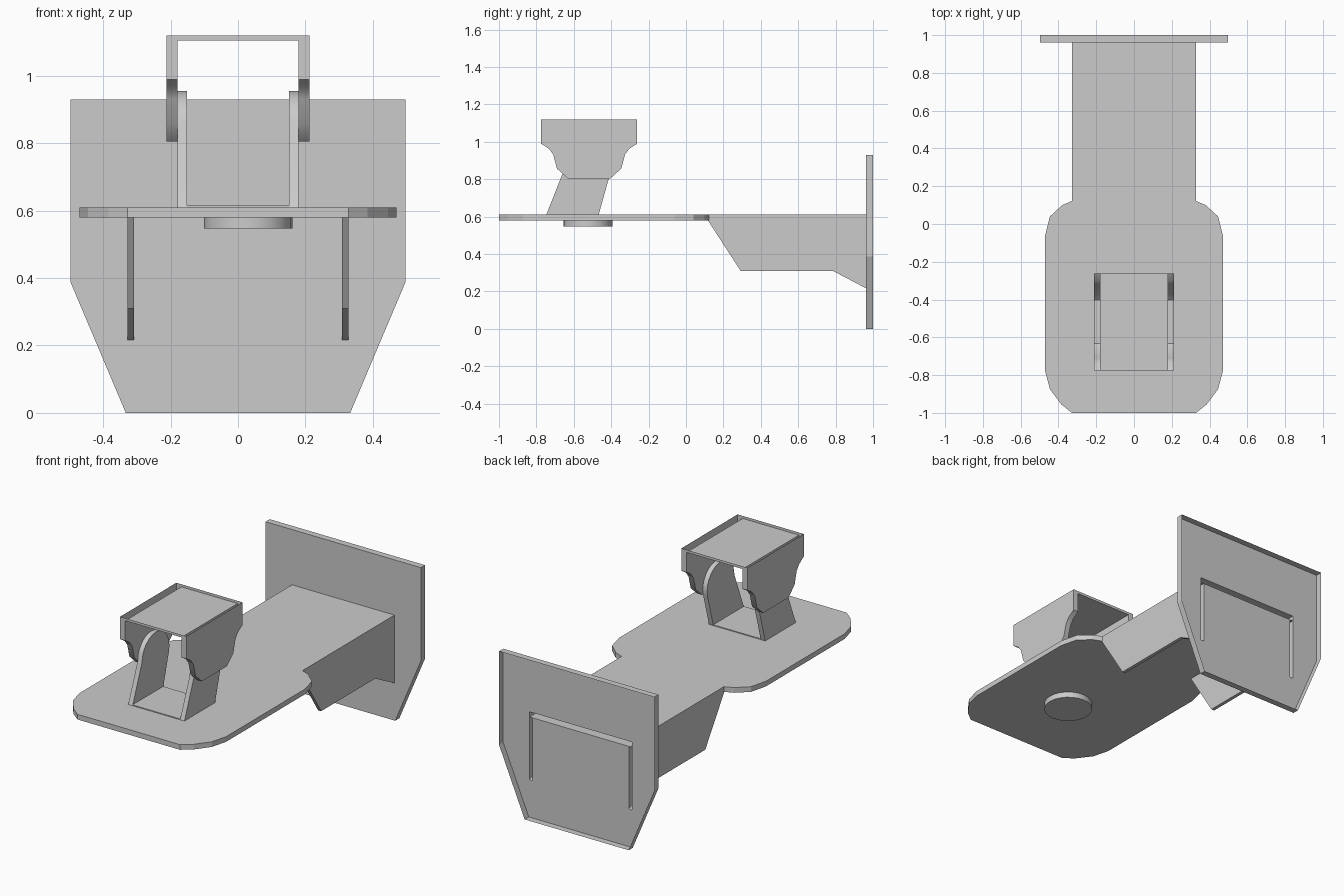
import bpy, bmesh, math

if "Cube" in bpy.data.objects:
    bpy.data.objects.remove(bpy.data.objects["Cube"])


def finish(name, bm, smooth=False):
    bmesh.ops.remove_doubles(bm, verts=bm.verts, dist=0.0005)
    bmesh.ops.recalc_face_normals(bm, faces=bm.faces)
    me = bpy.data.meshes.new(name)
    bm.to_mesh(me)
    bm.free()
    ob = bpy.data.objects.new(name, me)
    bpy.context.collection.objects.link(ob)
    if smooth:
        bpy.ops.object.select_all(action='DESELECT')
        ob.select_set(True)
        bpy.context.view_layer.objects.active = ob
        bpy.ops.object.shade_smooth_by_angle(angle=math.radians(35))
    return ob


def prism(name, pts, axis, a, b, open_y=None, smooth=False):
    """Extrude a 2D profile along x (points are y,z) or z (points are x,y)."""
    place = {'x': lambda p, t: (t, p[0], p[1]), 'z': lambda p, t: (p[0], p[1], t)}[axis]
    bm = bmesh.new()
    lo = [bm.verts.new(place(p, a)) for p in pts]
    hi = [bm.verts.new(place(p, b)) for p in pts]
    bm.faces.new(lo[::-1])
    bm.faces.new(hi)
    for i in range(len(pts)):
        j = (i + 1) % len(pts)
        bm.faces.new((lo[i], lo[j], hi[j], hi[i]))
    if open_y is not None:  # end left open where it meets the wall plate
        ends = [f for f in bm.faces if all(v.co.y > open_y - 0.001 for v in f.verts)]
        bmesh.ops.delete(bm, geom=ends, context='FACES_ONLY')
    return finish(name, bm, smooth)


FRONT, BACK = 0.962, 1.0

# Wall plate: tray open at the back, with a bracket-shaped slot in its sheet
half = [(0, .93), (.497, .93), (.497, .388), (.333, 0), (0, 0),
        (0, .58), (.308, .58), (.308, .217), (.328, .217), (.328, .61), (0, .61)]
bm = bmesh.new()
for s in (1, -1):
    sheet = [bm.verts.new((s * x, FRONT, z)) for x, z in half]
    rim = [bm.verts.new((s * x, BACK, z)) for x, z in half[:5]]
    bm.faces.new(sheet)
    for i in range(4):
        bm.faces.new((sheet[i], sheet[i + 1], rim[i + 1], rim[i]))
finish("wall_plate", bm)

# Shelf: narrow neck at the wall, wide rounded platform in front
side = [(.328, FRONT), (.328, .122), (.38, .10), (.445, .04), (.47, -.06),
        (.47, -.78), (.445, -.875), (.385, -.955), (.328, -1)]
prism("shelf", side + [(-x, y) for x, y in reversed(side)], 'z', .58, .61, FRONT)

# Side flanges under the neck
flange = [(.117, .58), (.292, .31), (.785, .31), (FRONT, .217), (FRONT, .58)]
for s, n in ((1, "right"), (-1, "left")):
    prism("flange_" + n, flange, 'x', s * .308, s * .328, FRONT)

# Disc under the platform
disc = [(.03 + .131 * math.cos(i * math.tau / 24), -.525 + .131 * math.sin(i * math.tau / 24))
        for i in range(24)]
prism("underside_disc", disc, 'z', .547, .58, smooth=True)

# Lower bracket: two leaning round-topped arms and a thin floor
arc = [(-.535 + .125 * math.cos(math.radians(t)), .83 + .125 * math.sin(math.radians(t)))
       for t in range(0, 181, 15)]
arm = [(-.747, .61), (-.467, .61), (-.414, .80)] + arc
for s, n in ((1, "right"), (-1, "left")):
    prism("lower_arm_" + n, arm, 'x', s * .152, s * .18, smooth=True)
prism("lower_floor", [(-.747, .61), (-.467, .61), (-.467, .615), (-.747, .615)],
      'x', -.152, .152)

# Upper bracket: hanging shaped cheeks with a sunken lid, open along the top
CY = -.518
edge = [(.257, 1.12), (.257, .99), (.215, .963), (.192, .932), (.172, .857), (.115, .805)]
prof = edge + [(-y, z) for y, z in reversed(edge)]
bm = bmesh.new()
corners = {}
for s in (1, -1):
    outer = [bm.verts.new((s * .212, CY + y, z)) for y, z in prof]
    inner = [bm.verts.new((s * .18, CY + y, min(z, 1.105))) for y, z in prof]
    bm.faces.new(outer)
    bm.faces.new(inner)
    for i in range(len(prof) - 1):
        bm.faces.new((outer[i], outer[i + 1], inner[i + 1], inner[i]))
    corners[s] = (outer[0], inner[0], outer[-1], inner[-1])
r, l = corners[1], corners[-1]
bm.faces.new((r[1], l[1], l[3], r[3]))      # lid
bm.faces.new((r[0], l[0], l[1], r[1]))      # back lip
bm.faces.new((r[2], l[2], l[3], r[3]))      # front lip
finish("upper_bracket", bm, True)
